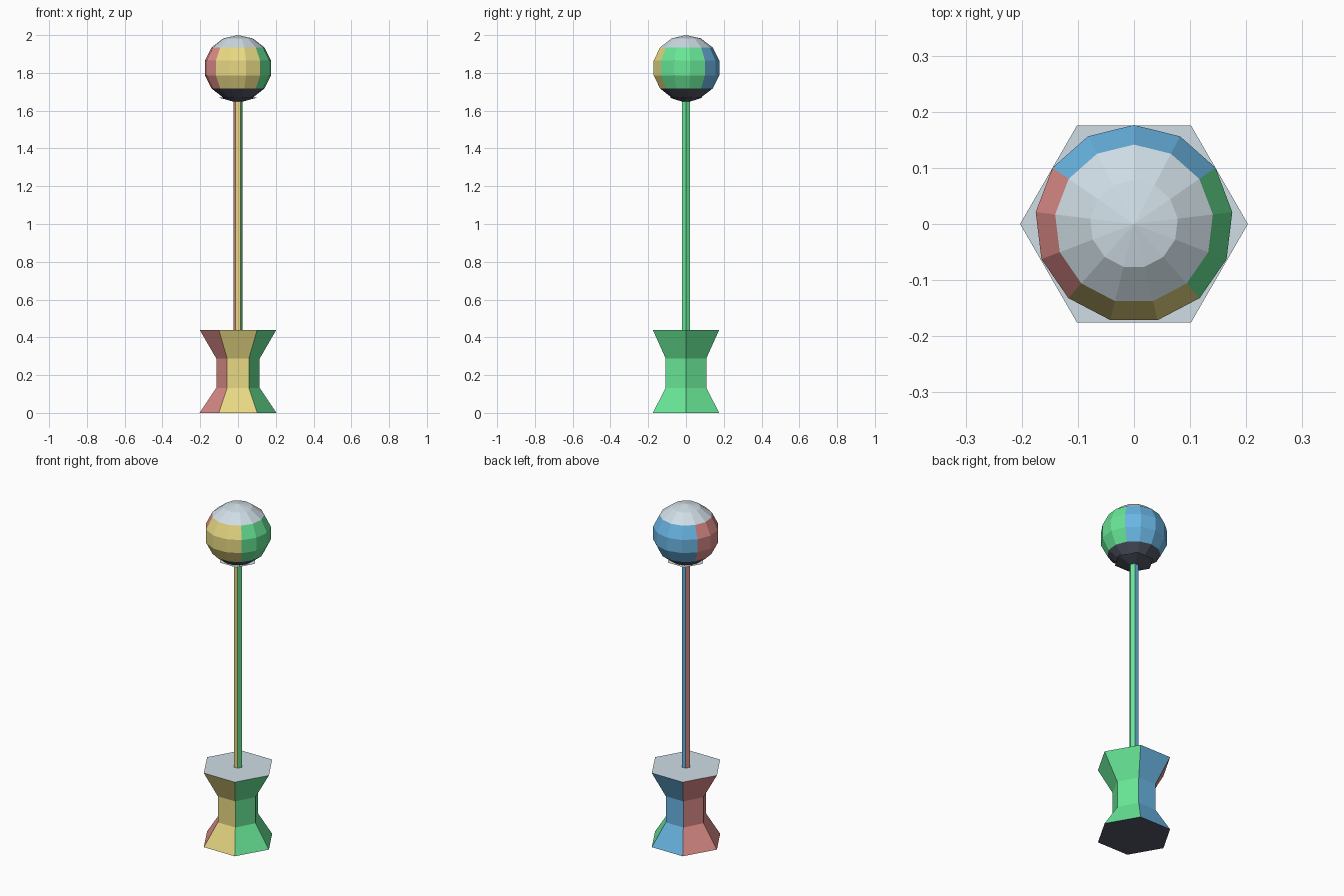
import bpy, bmesh, math

if "Cube" in bpy.data.objects:
    bpy.data.objects.remove(bpy.data.objects["Cube"])

def lin(c):
    c /= 255
    return c / 12.92 if c <= 0.04045 else ((c + 0.055) / 1.055) ** 2.4

# One flat colour per facing direction
COLOURS = [("green_right", (104, 230, 150)), ("red_left", (224, 142, 139)),
           ("blue_back", (106, 182, 228)), ("yellow_front", (234, 219, 133)),
           ("pale_grey_top", (207, 221, 229)), ("dark_grey_bottom", (84, 89, 104))]
mats = []
for name, rgb in COLOURS:
    m = bpy.data.materials.new(name)
    m.diffuse_color = (*[lin(c) for c in rgb], 1)
    m.use_nodes = True
    m.node_tree.nodes["Principled BSDF"].inputs["Base Color"].default_value = m.diffuse_color
    mats.append(m)

def lathe(name, profile, sides, start=0.0):
    """Revolve (radius, z, optional y stretch) points, bottom to top; radius 0 makes a pole."""
    bm = bmesh.new()
    rings = []
    for r, z, *stretch in profile:
        sy = stretch[0] if stretch else 1
        if r == 0:
            rings.append([bm.verts.new((0, 0, z))] * sides)
        else:
            rings.append([bm.verts.new((r * math.cos(start + math.tau * i / sides),
                                        sy * r * math.sin(start + math.tau * i / sides), z))
                          for i in range(sides)])
    for a, b in zip(rings, rings[1:]):
        for i in range(sides):
            j = (i + 1) % sides
            bm.faces.new(list(dict.fromkeys((a[i], a[j], b[j], b[i]))))
    # Flat end caps
    if profile[0][0]:
        bm.faces.new(rings[0][::-1])
    if profile[-1][0]:
        bm.faces.new(rings[-1])
    bm.normal_update()
    # Colour by the dominant direction of each face
    for f in bm.faces:
        n = f.normal
        axis = max(range(3), key=lambda k: abs(n[k]))
        f.material_index = 2 * axis + (n[axis] < 0)
    me = bpy.data.meshes.new(name)
    bm.to_mesh(me)
    bm.free()
    for m in mats:
        me.materials.append(m)
    ob = bpy.data.objects.new(name, me)
    bpy.context.collection.objects.link(ob)
    return ob

# Hexagonal waisted base
lathe("base", [(0.203, 0), (0.115, 0.133, 1.08), (0.115, 0.288, 1.08), (0.203, 0.44)], 6)

# Thin pole flaring into a shallow cup under the ball
lathe("pole", [(0.025, 0.43), (0.025, 1.648), (0.108, 1.671)], 6)

# Thirteen-sided ball with seven bands
bands = 7
ball = [(0.181 * math.sin(math.pi * i / bands) if 0 < i < bands else 0,
         1.826 - 0.174 * math.cos(math.pi * i / bands)) for i in range(bands + 1)]
lathe("ball", ball, 13, math.pi / 2)
